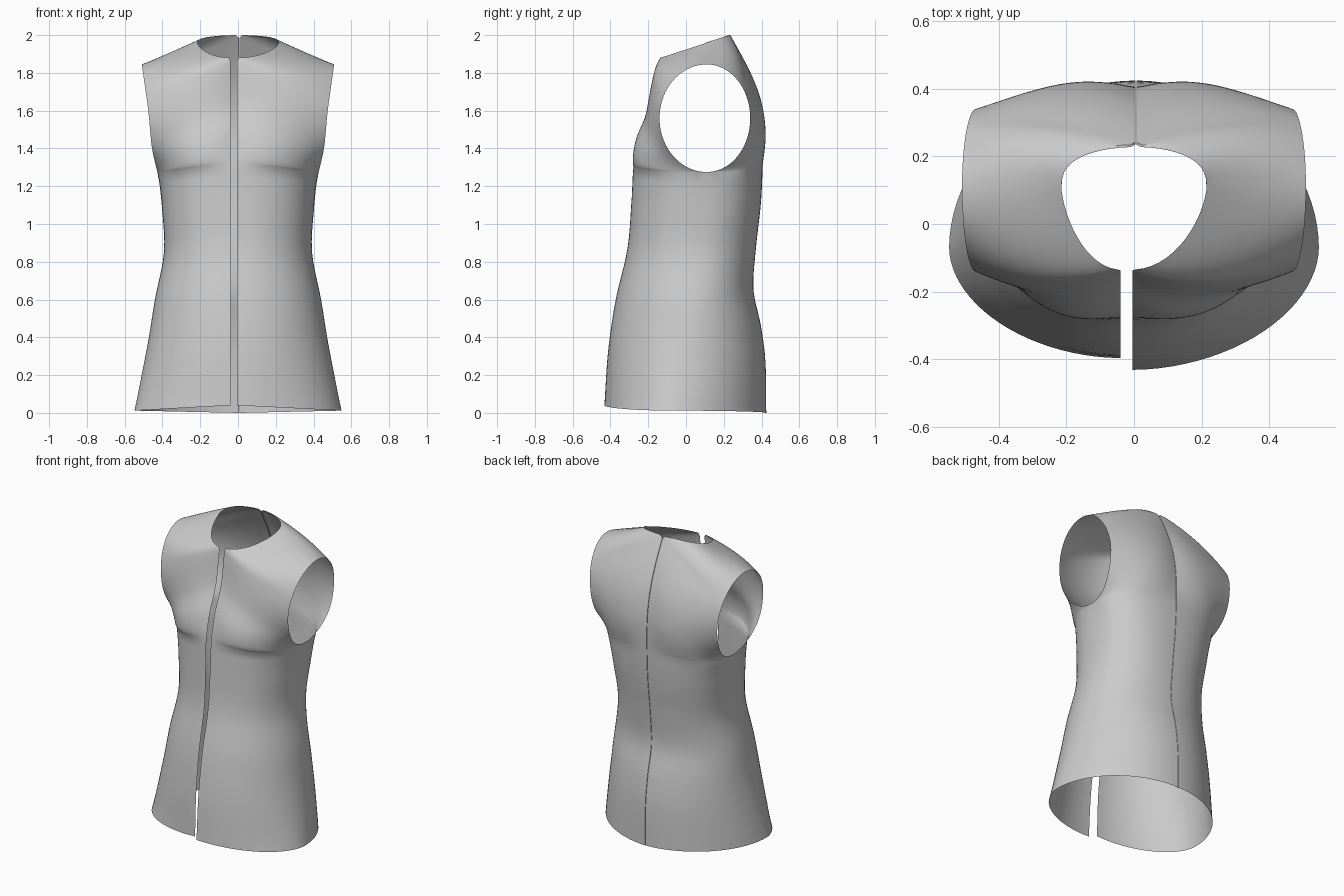
import bpy, bmesh, math
from mathutils import Vector

cube = bpy.data.objects.get("Cube")
if cube:
    bpy.data.objects.remove(cube)

# Profiles as (height, value)
WIDTH = [(0, .55), (.2, .51), (.4, .472), (.6, .44), (.85, .392), (1.08, .402),
         (1.24, .42), (1.4, .455), (1.6, .475), (1.85, .51)]
FRONT = [(.04, -.432), (.33, -.412), (.6, -.372), (.87, -.31), (1.13, -.288),
         (1.32, -.276), (1.48, -.24), (1.64, -.175), (1.88, -.135)]
BACK = [(0, .425), (.28, .42), (.47, .395), (.65, .357), (.87, .37), (1.13, .398),
        (1.4, .406), (1.55, .398), (1.71, .364), (1.85, .31), (2, .235)]
UNDERARM = 1.275
CHEST = 1.3
SHOULDER_Y = .11
COLUMNS, TORSO_ROWS, ARM_ROWS = 22, 24, 36


def curve(table, z):
    """Smooth interpolation through a profile table."""
    z = min(max(z, table[0][0]), table[-1][0])
    i = next(k for k in range(len(table) - 1) if z <= table[k + 1][0])

    def slope(k):
        a, b = table[max(k - 1, 0)], table[min(k + 1, len(table) - 1)]
        return (b[1] - a[1]) / (b[0] - a[0])
    (z0, v0), (z1, v1) = table[i], table[i + 1]
    h, t = z1 - z0, (z - z0) / (z1 - z0)
    s = t * t * (3 - 2 * t)
    return (v0 + (v1 - v0) * s + h * slope(i) * t * (1 - t) ** 2
            - h * slope(i + 1) * t * t * (1 - t))


def lerp(a, b, t):
    return a + (b - a) * t


def torso_row(t, front, edge_x, drop):
    """Row from the centre line to the side seam."""
    profile = FRONT if front else BACK
    zi, zo = lerp(profile[0][0], CHEST, t), lerp(.012, UNDERARM, t)
    inner = Vector((edge_x, curve(profile, zi) + drop * (1 - t), zi))
    outer = Vector((curve(WIDTH, zo), lerp(-.07, SHOULDER_Y, t ** .8), zo))
    power = lerp(1.9, 2.3, t) if front else lerp(1.95, 2.6, t * t)
    return inner, outer, power, 0, 0


def arm_row(t, front, edge_x, drop):
    """Row from the centre line or neckline to the armhole edge."""
    profile = FRONT if front else BACK
    top, top_y = profile[-1]
    sign = -1 if front else 1
    a = math.pi * (t - .5)
    zo = 1.56 + .285 * math.sin(a)
    depth = sign * (.25 if front else .23) * max(math.cos(a), 0)
    outer = Vector((curve(WIDTH, zo), SHOULDER_Y + depth, zo))
    split = .6 if front else .68
    if t <= split:
        zi = lerp(CHEST, top, t / split)
        inner = Vector((edge_x, curve(profile, zi), zi))
    else:
        b = (t - split) / (1 - split) * math.pi / 2
        round_off = max(math.cos(b), 0) ** (1.3 if front else .7)
        y = lerp(SHOULDER_Y, top_y, round_off)
        inner = Vector((lerp(edge_x, .215, math.sin(b)), y, 1.88 + (y + .135) * .324))
    # share of the full section depth already reached at the armhole
    cut = min(abs(depth) / max(abs(inner.y - SHOULDER_Y), .0001), .95)
    power = 2.3 if front else lerp(2.6, 1.5, t)
    swell = sign * .05 * math.sin(math.pi * t ** (.65 if front else 1))
    return inner, outer, power, cut, swell


def panel(bm, front, edge_x, drop, mirror):
    """Grid of faces from the centre edge to the side seam and armhole."""
    rows = [(torso_row, k / TORSO_ROWS) for k in range(TORSO_ROWS)]
    rows += [(arm_row, k / ARM_ROWS) for k in range(ARM_ROWS + 1)]
    grid = []
    for row, t in rows:
        inner, outer, n, cut, swell = row(t, front, edge_x, drop)
        line = []
        if not front:
            # folded seam allowance along the back
            line.append(inner + Vector((0, -.007, 0)))
        for c in range(COLUMNS + 1):
            u = math.sin(c / COLUMNS * math.pi / 2)
            full = max(1 - (1 - cut ** n) * u ** n, 0) ** (1 / n)
            y = lerp(outer.y, inner.y, (full - cut) / (1 - cut))
            line.append(Vector((lerp(inner.x, outer.x, u),
                                y + swell * 4 * u * (1 - u),
                                lerp(inner.z, outer.z, u))))
        grid.append([bm.verts.new((p.x * mirror, p.y, p.z)) for p in line])
    for r0, r1 in zip(grid, grid[1:]):
        for c in range(len(r0) - 1):
            bm.faces.new((r0[c], r0[c + 1], r1[c + 1], r1[c]))


# Cloth
cloth = bpy.data.materials.new("light grey cloth")
cloth.use_nodes = True
colour = (.6, .6, .6, 1)
cloth.diffuse_color = colour
cloth.node_tree.nodes["Principled BSDF"].inputs["Base Color"].default_value = colour


def vest_half(name, mirror, front_edge, back_edge, drop):
    bm = bmesh.new()
    panel(bm, True, front_edge, drop, mirror)
    panel(bm, False, back_edge, 0, mirror)
    bmesh.ops.remove_doubles(bm, verts=bm.verts, dist=.0005)
    bmesh.ops.recalc_face_normals(bm, faces=bm.faces)
    # outward-facing cloth
    side = max(bm.faces, key=lambda f: f.calc_center_median().x * mirror)
    if side.normal.x * mirror < 0:
        bmesh.ops.reverse_faces(bm, faces=bm.faces)
    mesh = bpy.data.meshes.new(name)
    bm.to_mesh(mesh)
    bm.free()
    mesh.materials.append(cloth)
    obj = bpy.data.objects.new(name, mesh)
    bpy.context.collection.objects.link(obj)
    bpy.ops.object.select_all(action="DESELECT")
    obj.select_set(True)
    bpy.context.view_layer.objects.active = obj
    bpy.ops.object.shade_smooth_by_angle(angle=math.radians(50))


# The two halves leave a narrow opening down the front
vest_half("vest_left_half", 1, -.005, .007, 0)
vest_half("vest_right_half", -1, .04, -.004, .035)
